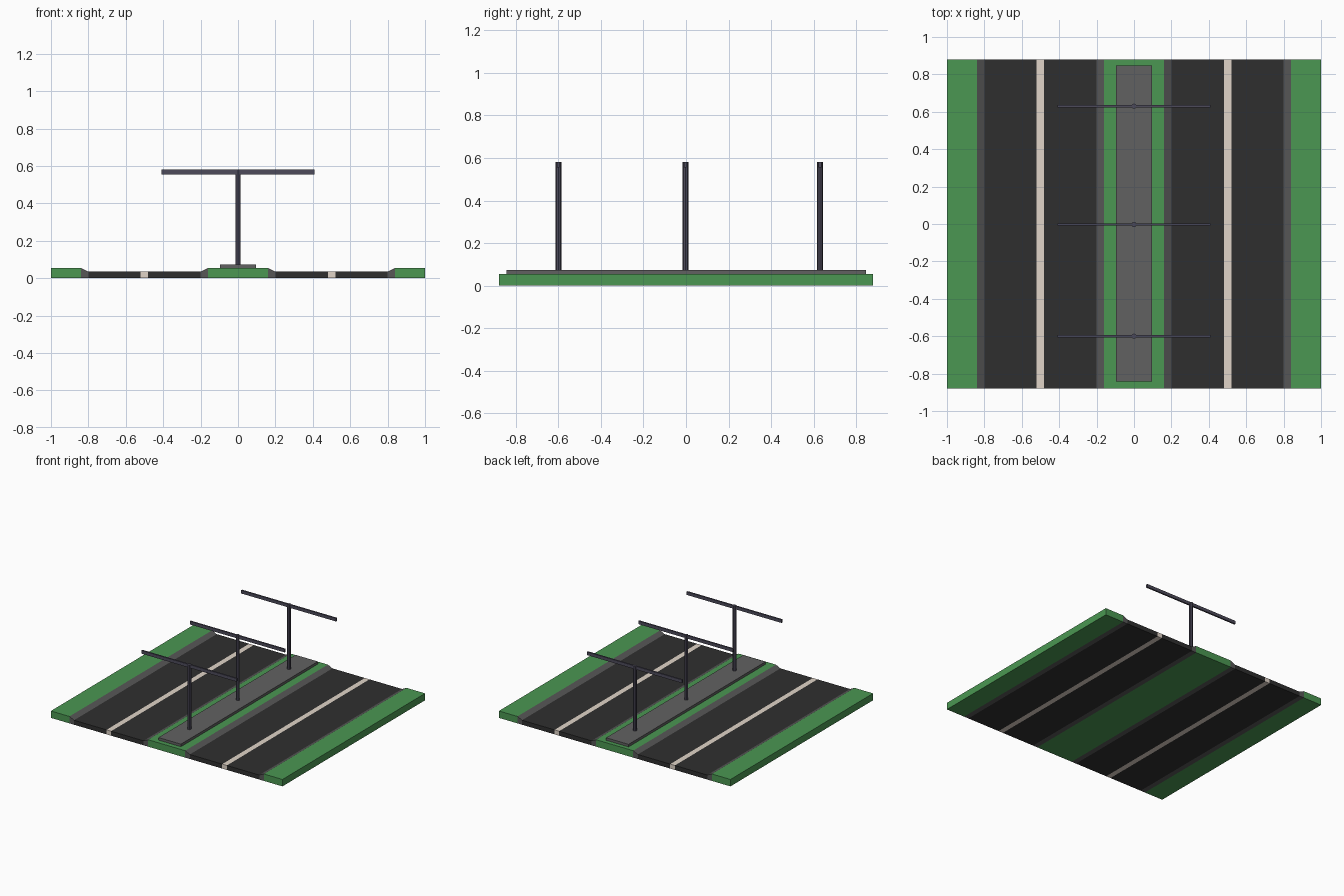
import bpy, bmesh, math

if "Cube" in bpy.data.objects:
    bpy.data.objects.remove(bpy.data.objects["Cube"])

HALF_Y = 0.88
ROAD_Z, GRASS_Z, SLAB_Z, TOP_Z = 0.035, 0.054, 0.074, 0.58


def material(name, rgb):
    m = bpy.data.materials.new(name)
    m.diffuse_color = (*rgb, 1)
    m.use_nodes = True
    m.node_tree.nodes["Principled BSDF"].inputs["Base Color"].default_value = m.diffuse_color
    return m


GRASS = material("grass_green", (0.07, 0.31, 0.085))
ASPHALT = material("asphalt", (0.028, 0.028, 0.028))
CURB = material("curb_grey", (0.095, 0.095, 0.095))
SLAB = material("slab_grey", (0.12, 0.12, 0.12))
PAINT = material("lane_paint", (0.75, 0.66, 0.58))
METAL = material("pole_metal", (0.075, 0.07, 0.105))


def add_object(name, bm, mat):
    bmesh.ops.recalc_face_normals(bm, faces=bm.faces)
    me = bpy.data.meshes.new(name)
    bm.to_mesh(me)
    bm.free()
    me.materials.append(mat)
    ob = bpy.data.objects.new(name, me)
    bpy.context.collection.objects.link(ob)
    return ob


def prism(name, profile, y0, y1, mat):
    """Extrude an (x, z) outline from y0 to y1."""
    bm = bmesh.new()
    face = bm.faces.new([bm.verts.new((x, y0, z)) for x, z in profile])
    ext = bmesh.ops.extrude_face_region(bm, geom=[face])["geom"]
    moved = [v for v in ext if isinstance(v, bmesh.types.BMVert)]
    bmesh.ops.translate(bm, verts=moved, vec=(0, y1 - y0, 0))
    return add_object(name, bm, mat)


def strip(name, x0, x1, h0, h1, mat, z0=0, y0=-HALF_Y, y1=HALF_Y):
    """Lengthwise strip whose top runs from height h0 to h1."""
    return prism(name, [(x0, z0), (x1, z0), (x1, h1), (x0, h0)], y0, y1, mat)


# Median and its raised slab
strip("median_grass", -0.16, 0.16, GRASS_Z, GRASS_Z, GRASS)
strip("median_slab", -0.097, 0.097, SLAB_Z, SLAB_Z, SLAB, GRASS_Z, -0.843, 0.847)

# Carriageway strips, repeated on both sides
for side, s in (("left", -1), ("right", 1)):
    for part, a, b, ha, hb, mat in (
        ("inner_curb", 0.16, 0.20, GRASS_Z, ROAD_Z, CURB),
        ("inner_lane", 0.20, 0.48, ROAD_Z, ROAD_Z, ASPHALT),
        ("lane_line", 0.48, 0.52, ROAD_Z, ROAD_Z, PAINT),
        ("outer_lane", 0.52, 0.80, ROAD_Z, ROAD_Z, ASPHALT),
        ("outer_curb", 0.80, 0.84, ROAD_Z, GRASS_Z, CURB),
        ("verge_grass", 0.84, 1.00, GRASS_Z, GRASS_Z, GRASS),
    ):
        strip(f"{side}_{part}", s * a, s * b, ha, hb, mat)

# Street lamps: round pole with a long crossbar
for i, y in enumerate((-0.6, -0.003, 0.63), 1):
    bm = bmesh.new()
    bmesh.ops.create_cone(bm, cap_ends=True, segments=8,
                          radius1=0.014, radius2=0.014, depth=TOP_Z - SLAB_Z)
    bmesh.ops.translate(bm, verts=bm.verts, vec=(0, y, (TOP_Z + SLAB_Z) / 2))
    add_object(f"lamp_pole_{i}", bm, METAL)
    strip(f"lamp_crossbar_{i}", -0.41, 0.41, TOP_Z, TOP_Z, METAL,
          0.555, y - 0.006, y + 0.006)
